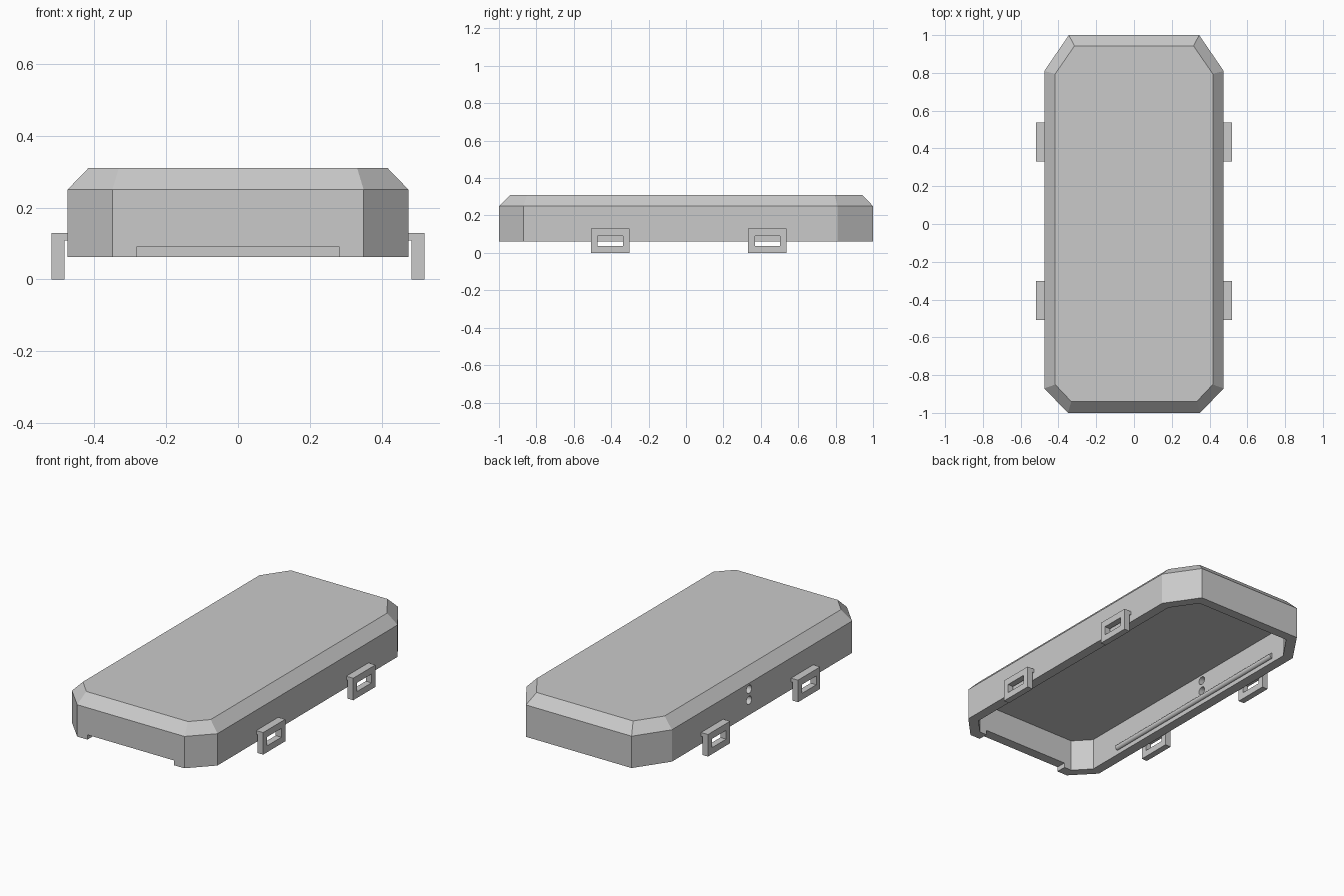
import bpy, bmesh
from mathutils import Matrix, Vector

if "Cube" in bpy.data.objects:
    bpy.data.objects.remove(bpy.data.objects["Cube"], do_unlink=True)

grey = bpy.data.materials.new("light_grey")
grey.use_nodes = True
grey.diffuse_color = (0.59, 0.59, 0.59, 1)
grey.node_tree.nodes["Principled BSDF"].inputs["Base Color"].default_value = grey.diffuse_color


def finish(name, bm):
    bmesh.ops.recalc_face_normals(bm, faces=bm.faces)
    mesh = bpy.data.meshes.new(name)
    bm.to_mesh(mesh)
    bm.free()
    mesh.materials.append(grey)
    obj = bpy.data.objects.new(name, mesh)
    bpy.context.collection.objects.link(obj)
    return obj


def box(name, low, high):
    low, high = Vector(low), Vector(high)
    bm = bmesh.new()
    bmesh.ops.create_cube(bm, size=1, matrix=Matrix.Translation((low + high) / 2)
                          @ Matrix.Diagonal((*(high - low), 1)))
    return finish(name, bm)


def cylinder(name, centre, axis, radius, length, sides):
    bm = bmesh.new()
    turn = Vector((0, 0, 1)).rotation_difference(Vector(axis)).to_matrix().to_4x4()
    bmesh.ops.create_cone(bm, cap_ends=True, segments=sides, radius1=radius,
                          radius2=radius, depth=length,
                          matrix=Matrix.Translation(centre) @ turn)
    return finish(name, bm)


def cut(target, cutter):
    cutter.hide_render = True
    mod = target.modifiers.new("cut", 'BOOLEAN')
    mod.operation = 'DIFFERENCE'
    mod.solver = 'EXACT'
    mod.object = cutter
    bpy.context.view_layer.objects.active = target
    bpy.ops.object.modifier_apply(modifier=mod.name)
    bpy.data.objects.remove(cutter, do_unlink=True)


# Lid shell: octagonal rings from the inner ceiling, round the rim, to the top
OUTER = [(0.35, -1), (0.475, -0.87), (0.475, 0.81), (0.345, 1)]
INSET = [(0.332, -0.94), (0.417, -0.85), (0.417, 0.795), (0.315, 0.943)]
RIM, SHOULDER, TOP = 0.062, 0.25, 0.31


def ring(bm, half, z):
    outline = half + [(-x, y) for x, y in reversed(half)]
    return [bm.verts.new((x, y, z)) for x, y in outline]


bm = bmesh.new()
rings = [ring(bm, h, z) for h, z in ((INSET, SHOULDER), (INSET, RIM), (OUTER, RIM),
                                     (OUTER, SHOULDER), (INSET, TOP))]
for a, b in zip(rings, rings[1:]):
    for i in range(len(a)):
        j = (i + 1) % len(a)
        bm.faces.new((a[i], a[j], b[j], b[i]))
bm.faces.new(rings[0])
bm.faces.new(rings[-1])
lid = finish("lid_shell", bm)

# Notch in the front rim and two round holes in one side wall
cut(lid, box("notch_cutter", (-0.283, -1.1, 0), (0.283, -0.88, 0.09)))
for z in (0.149, 0.214):
    cut(lid, cylinder("hole_cutter", (-0.445, 0.09, z), (1, 0, 0), 0.024, 0.2, 24))

for side, label in ((1, "left"), (-1, "right")):
    # Snap ridge inside the long wall
    ridge = cylinder(label + "_snap_ridge", (side * 0.417, 0.03, 0.104), (0, 1, 0),
                     0.016, 1.34, 16)
    for face in ridge.data.polygons:
        face.use_smooth = len(face.vertices) == 4

    # Slotted strap loops hung from a short bracket
    for y, place in ((-0.405, "front"), (0.435, "back")):
        name = label + "_" + place
        x0, x1 = sorted((side * 0.483, side * 0.52))
        loop = box(name + "_strap_loop", (x0, y - 0.103, 0), (x1, y + 0.103, 0.13))
        cut(loop, box("slot_cutter", (x0 - 0.05, y - 0.067, 0.038),
                      (x1 + 0.05, y + 0.067, 0.09)))
        b0, b1 = sorted((side * 0.465, side * 0.49))
        box(name + "_loop_bracket", (b0, y - 0.103, 0.108), (b1, y + 0.103, 0.13))
